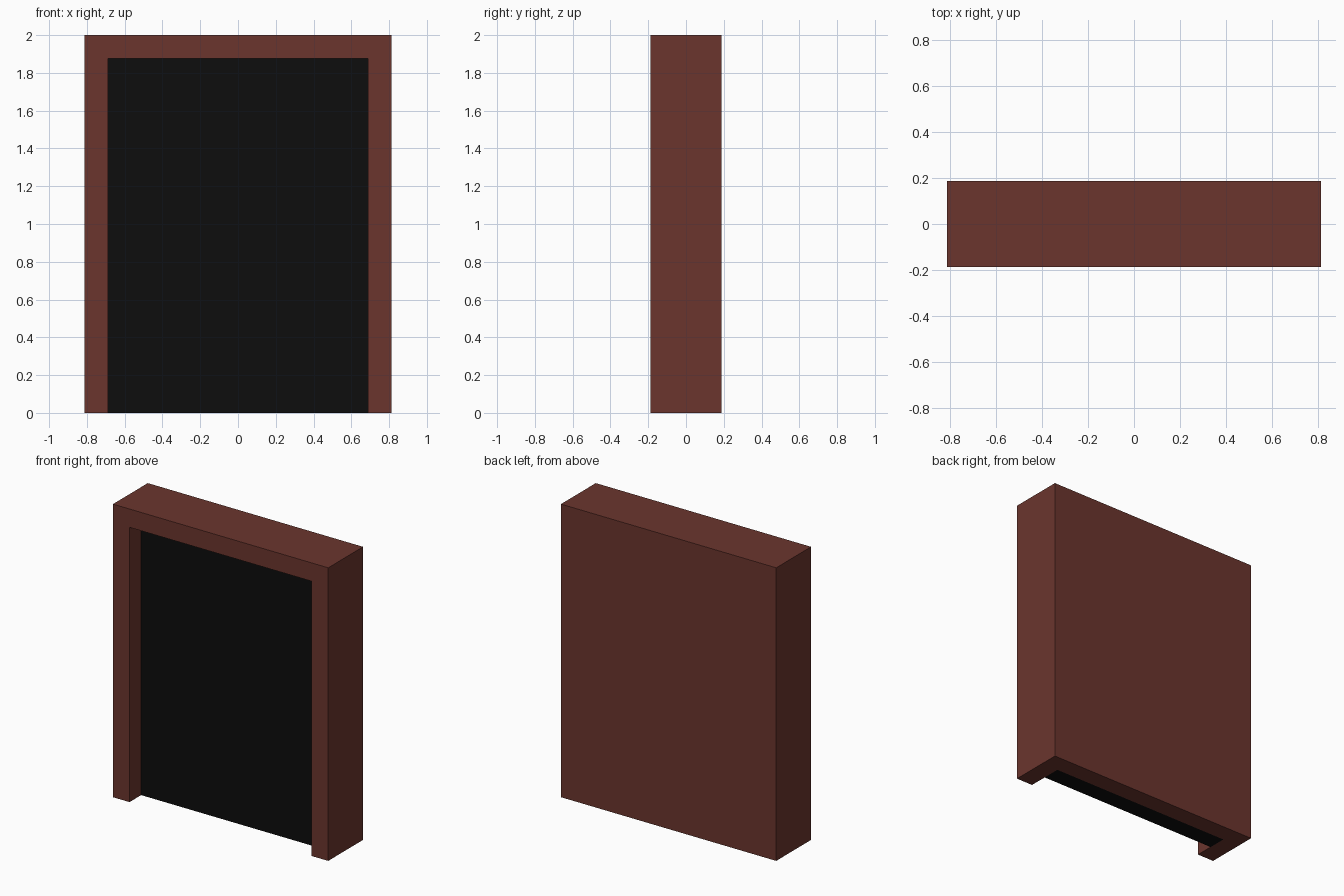
import bpy
import bmesh

if "Cube" in bpy.data.objects:
    bpy.data.objects.remove(bpy.data.objects["Cube"])

W, H, D = 0.8125, 2.0, 0.1875     # half width, height, half depth
IW, IH, ID = 0.6875, 1.875, 0.0625  # opening half width, height, half depth of dark slab


def material(name, rgb):
    m = bpy.data.materials.new(name)
    m.diffuse_color = (*rgb, 1.0)
    m.use_nodes = True
    m.node_tree.nodes["Principled BSDF"].inputs["Base Color"].default_value = m.diffuse_color
    return m


def extrude_profile(name, points, y0, y1, mat):
    """Closed x/z outline extruded from y0 to y1."""
    bm = bmesh.new()
    face = bm.faces.new([bm.verts.new((x, y0, z)) for x, z in points])
    ret = bmesh.ops.extrude_face_region(bm, geom=[face])
    verts = [g for g in ret["geom"] if isinstance(g, bmesh.types.BMVert)]
    bmesh.ops.translate(bm, verts=verts, vec=(0, y1 - y0, 0))
    bmesh.ops.recalc_face_normals(bm, faces=bm.faces)
    mesh = bpy.data.meshes.new(name)
    bm.to_mesh(mesh)
    bm.free()
    mesh.materials.append(mat)
    obj = bpy.data.objects.new(name, mesh)
    bpy.context.collection.objects.link(obj)
    return obj


brown = material("red brown", (0.147, 0.036, 0.027))
black = material("near black", (0.004, 0.004, 0.004))

# Door frame: two jambs and a lintel in one outline
frame = [(-W, 0), (-IW, 0), (-IW, IH), (IW, IH), (IW, 0), (W, 0), (W, H), (-W, H)]
extrude_profile("door_frame", frame, -D, ID, brown)

# Full back wall closing the doorway
extrude_profile("back_wall", [(-W, 0), (W, 0), (W, H), (-W, H)], ID, D, brown)

# Dark slab recessed in the opening
extrude_profile("dark_doorway", [(-IW, 0), (IW, 0), (IW, IH), (-IW, IH)], -ID, ID, black)
